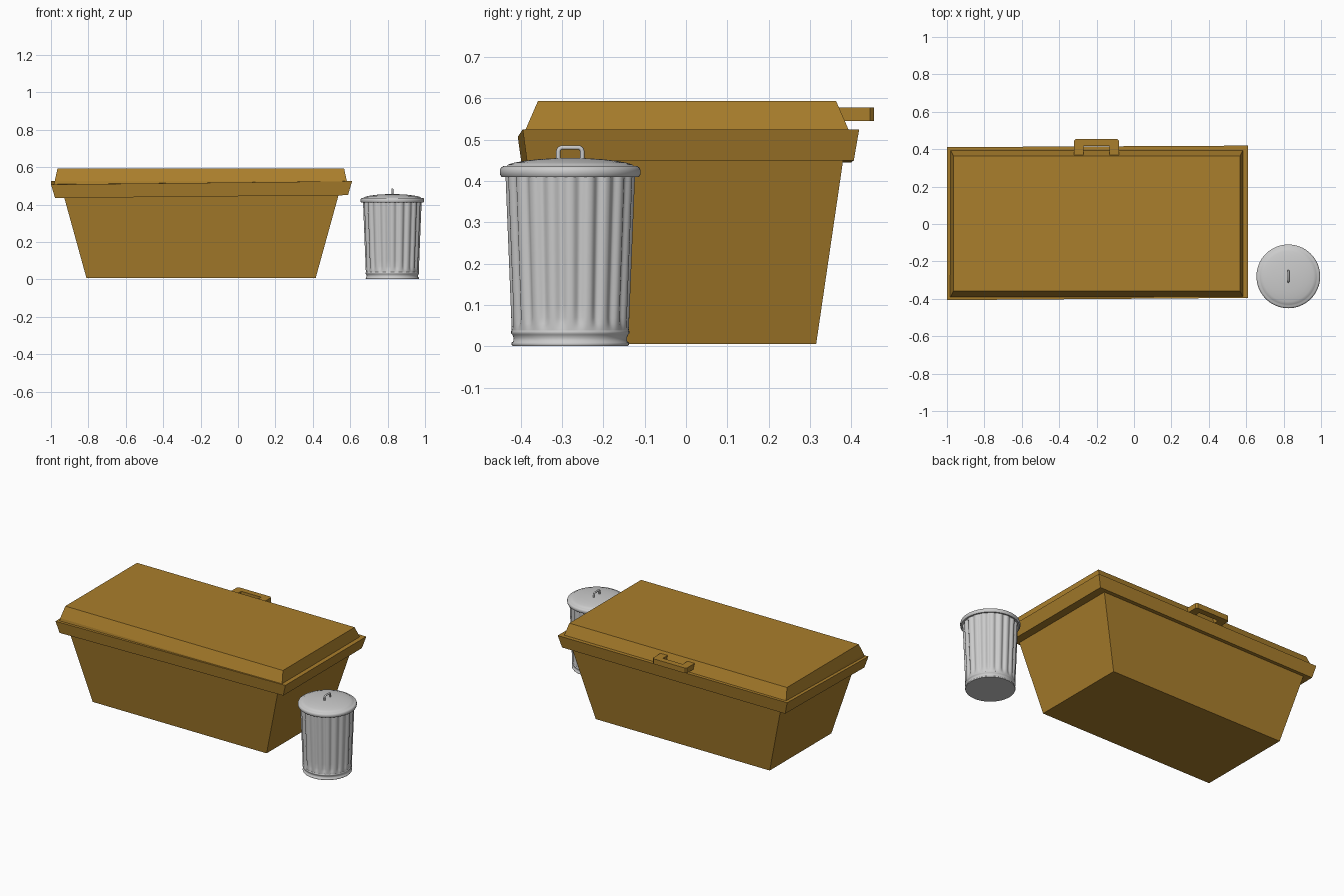
import bpy, bmesh
from math import sin, cos, pi

if "Cube" in bpy.data.objects:
    bpy.data.objects.remove(bpy.data.objects["Cube"])

ochre = bpy.data.materials.new("ochre_paint")
ochre.diffuse_color = (0.40, 0.21, 0.025, 1)
ochre.use_nodes = True
ochre.node_tree.nodes["Principled BSDF"].inputs["Base Color"].default_value = ochre.diffuse_color


def loft(name, rings, cap_first=False, cap_last=False, loop=False, mat=None, smooth=None, at=(0, 0, 0)):
    """Skin a stack of equal-length closed rings."""
    bm = bmesh.new()
    vs = [[bm.verts.new(p) for p in r] for r in rings]
    pairs = list(zip(vs, vs[1:])) + ([(vs[-1], vs[0])] if loop else [])
    for a, b in pairs:
        n = len(a)
        for i in range(n):
            j = (i + 1) % n
            bm.faces.new((a[i], a[j], b[j], b[i]))
    if cap_first:
        bm.faces.new(vs[0][::-1])
    if cap_last:
        bm.faces.new(vs[-1])
    bmesh.ops.recalc_face_normals(bm, faces=bm.faces)
    me = bpy.data.meshes.new(name)
    bm.to_mesh(me)
    bm.free()
    ob = bpy.data.objects.new(name, me)
    ob.location = at
    bpy.context.collection.objects.link(ob)
    if mat:
        me.materials.append(mat)
    if smooth:
        bpy.ops.object.select_all(action='DESELECT')
        ob.select_set(True)
        bpy.context.view_layer.objects.active = ob
        bpy.ops.object.shade_smooth_by_angle(angle=smooth)
    return ob


def rect(x0, x1, y0, y1, z):
    return [(x0, y0, z), (x1, y0, z), (x1, y1, z), (x0, y1, z)]


def circle(r, z, n=64):
    return [(r * cos(2 * pi * i / n), r * sin(2 * pi * i / n), z) for i in range(n)]


# Skip: tapered body
loft("skip_body", [rect(-.81, .415, -.305, .315, .006), rect(-.938, .543, -.37, .383, .47)],
     cap_first=True, cap_last=True, mat=ochre)

# Skip: slightly warped flared rim
loft("skip_rim", [
    [(-.92, -.36, .437), (.53, -.36, .45), (.53, .37, .45), (-.92, .37, .445)],
    [(-.978, -.397, .435), (.588, -.385, .45), (.588, .406, .45), (-.978, .40, .445)],
    [(-1., -.407, .507), (.61, -.395, .525), (.61, .419, .525), (-1., .411, .525)],
    [(-.97, -.37, .51), (.57, -.37, .525), (.57, .38, .525), (-.97, .38, .525)]],
     loop=True, mat=ochre)

# Skip: bevelled lid
loft("skip_lid", [rect(-.983, .585, -.391, .395, .508), rect(-.98, .582, -.388, .393, .525),
                  rect(-.965, .567, -.358, .363, .594)],
     cap_first=True, cap_last=True, mat=ochre)

# Skip: U-shaped back handle, one outline extruded upwards
outline = [(-.32, .365), (-.27, .365), (-.27, .418), (-.13, .418), (-.13, .365),
           (-.08, .365), (-.08, .445), (-.09, .455), (-.31, .455), (-.32, .445)]
loft("skip_handle", [[(x, y, z) for x, y in outline] for z in (.545, .578)],
     cap_first=True, cap_last=True, mat=ochre)

CAN = (.825, -.28, 0)

# Bin: fluted body, the grooves fading out above the base
N, FLUTES = 240, 20


def fluted(r, z, depth):
    ring = []
    for i in range(N):
        a = 2 * pi * i / N
        q = r - depth * (.5 - .5 * cos(FLUTES * a)) ** 1.5
        ring.append((q * cos(a), q * sin(a), z))
    return ring


rings = []
for z, d in [(.036, 0), (.044, .001), (.055, .005), (.07, .008), (.1, .009),
             (.2, .009), (.3, .009), (.41, .009), (.425, .009)]:
    rings.append(fluted(.140 + .0165 * z / .41, z, d))
loft("bin_body", rings, smooth=.9, at=CAN)

# Bin: base with two rolled beads
base = [(.134, .001), (.140, .001), (.1425, .005), (.1415, .009), (.138, .012), (.137, .020),
        (.140, .028), (.143, .031), (.143, .037), (.140, .040), (.132, .041)]
loft("bin_base", [circle(r, z) for r, z in base], cap_first=True, smooth=.9, at=CAN)

# Bin: domed lid with rolled lip
lid = [(.150, .414), (.157, .411), (.166, .410), (.170, .416), (.1705, .425), (.168, .432),
       (.162, .436), (.154, .436), (.150, .440), (.135, .4445), (.11, .449), (.08, .4525),
       (.04, .455), (.01, .456)]
loft("bin_lid", [circle(r, z) for r, z in lid], cap_last=True, smooth=.9, at=CAN)

# Bin: bent wire lid handle
cu = bpy.data.curves.new("bin_handle", 'CURVE')
cu.dimensions = '3D'
cu.bevel_depth = .0055
cu.bevel_resolution = 2
cu.use_fill_caps = True
side = [(.029, .45), (.029, .472), (.0265, .478), (.021, .481)]
path = [(-y, z) for y, z in side] + side[::-1]
sp = cu.splines.new('POLY')
sp.points.add(len(path) - 1)
for p, (y, z) in zip(sp.points, path):
    p.co = (0, y, z, 1)
handle = bpy.data.objects.new("bin_handle", cu)
handle.location = CAN
bpy.context.collection.objects.link(handle)
